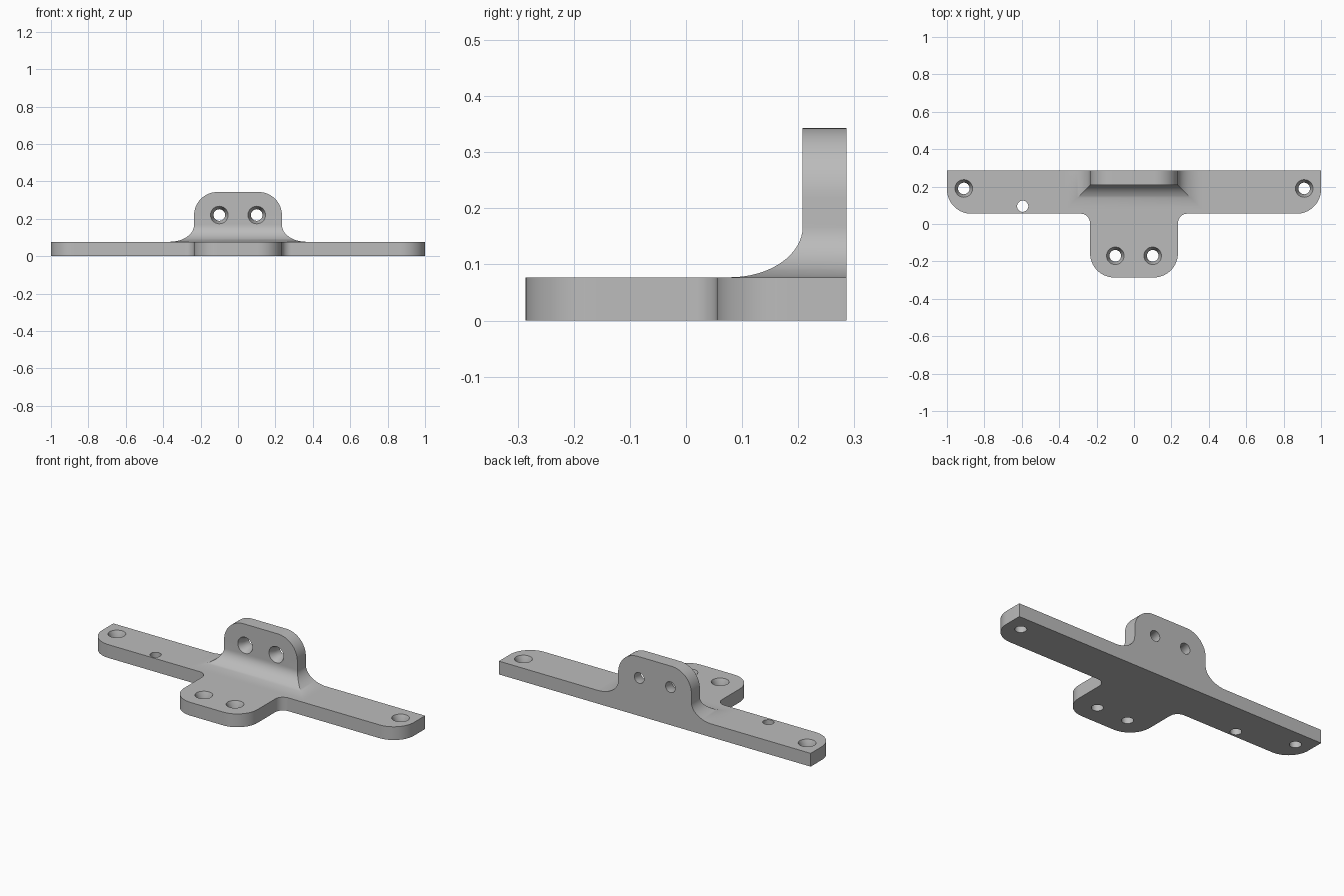
import bpy, bmesh, math
from mathutils import Vector, Matrix

if "Cube" in bpy.data.objects:
    bpy.data.objects.remove(bpy.data.objects["Cube"])

T = 0.077                      # plate thickness
YB, YF = 0.286, 0.208          # back and front of the upright
HW, TOP = 0.235, 0.343         # half width and top of the upright

grey = bpy.data.materials.new("light_grey")
grey.diffuse_color = (0.5, 0.5, 0.5, 1)
grey.use_nodes = True
grey.node_tree.nodes["Principled BSDF"].inputs["Base Color"].default_value = grey.diffuse_color


def make_object(name, bm):
    bmesh.ops.recalc_face_normals(bm, faces=bm.faces)
    me = bpy.data.meshes.new(name)
    bm.to_mesh(me)
    bm.free()
    ob = bpy.data.objects.new(name, me)
    bpy.context.collection.objects.link(ob)
    return ob


def loft(bm, rings):
    loops = [[bm.verts.new(p) for p in r] for r in rings]
    for a, b in zip(loops, loops[1:]):
        for i in range(len(a)):
            j = (i + 1) % len(a)
            bm.faces.new((a[i], a[j], b[j], b[i]))
    bm.faces.new(loops[0][::-1])
    bm.faces.new(loops[-1])


def rounded(points, steps=14):
    """Replace right-angled corners (x, y, radius) with arcs."""
    out = []
    for i, (x, y, r) in enumerate(points):
        p = Vector((x, y))
        if r == 0:
            out.append(p)
            continue
        u = (Vector(points[i - 1][:2]) - p).normalized()
        v = (Vector(points[(i + 1) % len(points)][:2]) - p).normalized()
        c = p + (u + v) * r
        for k in range(steps + 1):
            t = k / steps * math.pi / 2
            out.append(c - v * r * math.cos(t) - u * r * math.sin(t))
    return out


def drill(bm, place, radius=0.031, sink=0.047, depth=0.04):
    """Countersunk cutter: local z = 0 is the face, cutting towards -z."""
    slope = (sink - radius) / depth
    profile = [(sink + slope * 0.01, 0.01), (radius, -depth), (radius, -0.1)]
    rings = []
    for r, z in profile:
        rings.append([place @ Vector((r * math.cos(a), r * math.sin(a), z))
                      for a in (2 * math.pi * k / 40 for k in range(40))])
    loft(bm, rings)


def finish(ob, cutter_bm):
    cutter = make_object("hole_cutter", cutter_bm)
    cutter.hide_render = True
    mod = ob.modifiers.new("holes", 'BOOLEAN')
    mod.operation, mod.solver, mod.object = 'DIFFERENCE', 'EXACT', cutter
    dg = bpy.context.evaluated_depsgraph_get()
    me = bpy.data.meshes.new_from_object(ob.evaluated_get(dg))
    ob.modifiers.clear()
    ob.data = me
    bpy.data.objects.remove(cutter)
    me.materials.clear()
    me.materials.append(grey)
    bpy.ops.object.select_all(action='DESELECT')
    ob.select_set(True)
    bpy.context.view_layer.objects.active = ob
    bpy.ops.object.shade_smooth_by_angle(angle=math.radians(30))


# T-shaped base plate
right = [(HW, -0.286, 0.13), (HW, 0.055, 0.05), (1, 0.055, 0.13), (1, YB, 0)]
left = [(-x, y, r) for x, y, r in reversed(right)]
outline = rounded(right + left)
bm = bmesh.new()
loft(bm, [[(p.x, p.y, z) for p in outline] for z in (0, T)])
base = make_object("base_plate", bm)

# Countersunk holes in the base, and one plain pin hole
cut = bmesh.new()
for s in (-1, 1):
    drill(cut, Matrix.Translation((s * 0.91, 0.19, T)))
    drill(cut, Matrix.Translation((s * 0.1, -0.17, T)))
drill(cut, Matrix.Translation((-0.595, 0.095, T)), 0.03, 0.03)
finish(base, cut)

# Upright tab: stacked rectangles, flared at the foot and rounded at the top
sections = []
for k in range(17):
    t = k / 16 * math.pi / 2
    sections.append((0.13 * (1 - math.sin(t)), T + 0.09 * (1 - math.cos(t))))
R = 0.125
for k in range(17):
    t = k / 16 * math.pi / 2
    sections.append((-R * (1 - math.cos(t)), TOP - R + R * math.sin(t)))
rings = []
for d, z in sections:
    w, y = HW + d, YF - max(d, 0)
    rings.append([(-w, y, z), (w, y, z), (w, YB, z), (-w, YB, z)])
bm = bmesh.new()
loft(bm, rings)
bmesh.ops.dissolve_limit(bm, angle_limit=0.001, verts=bm.verts, edges=bm.edges)
upright = make_object("upright_tab", bm)

# Countersunk holes in the upright, opening to the front
cut = bmesh.new()
for s in (-1, 1):
    drill(cut, Matrix.Translation((s * 0.1, YF, 0.22)) @ Matrix.Rotation(math.pi / 2, 4, 'X'))
finish(upright, cut)
